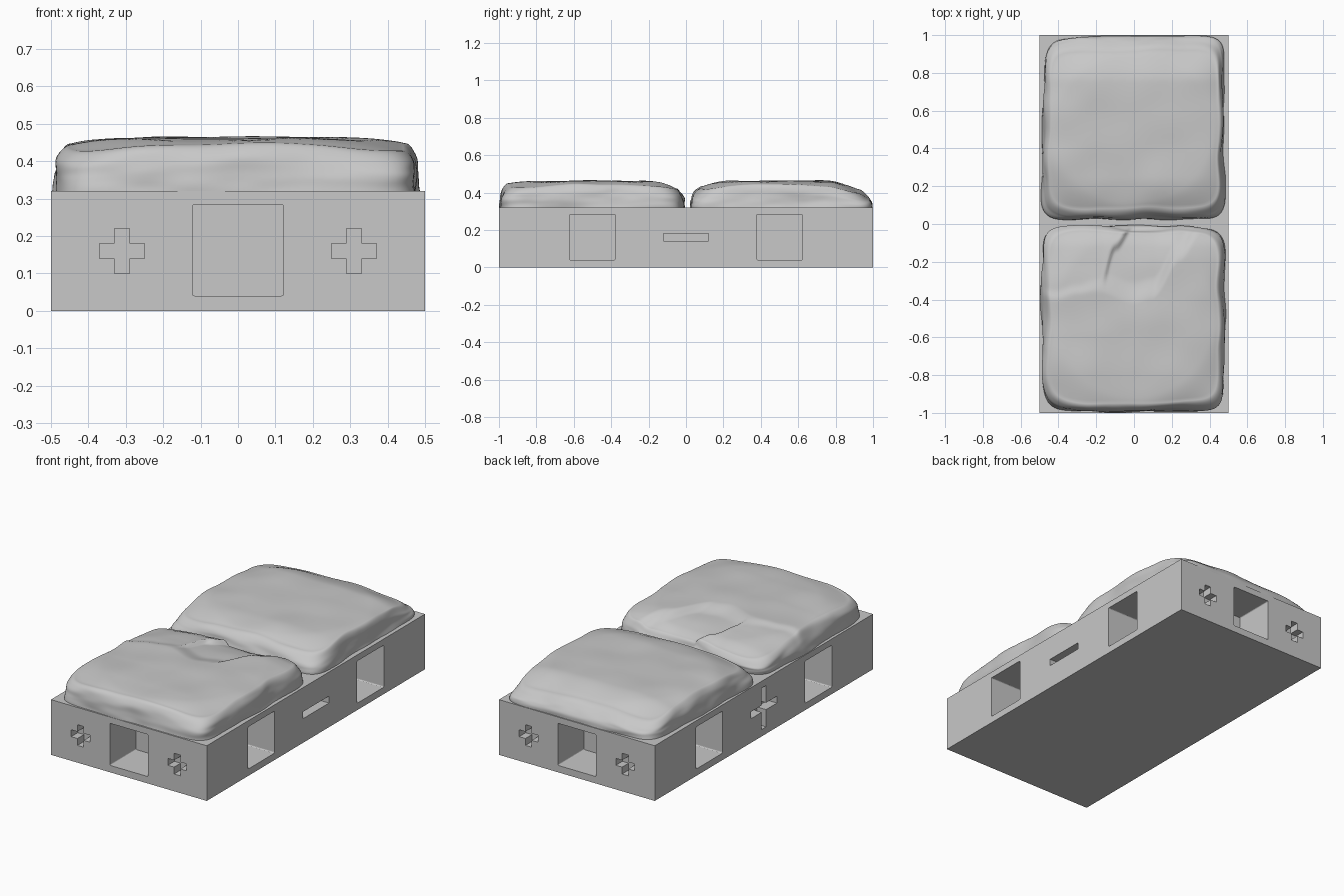
import bpy, bmesh, math
from mathutils import Vector, noise

if "Cube" in bpy.data.objects:
    bpy.data.objects.remove(bpy.data.objects["Cube"])

stone_grey = bpy.data.materials.new("stone grey")
stone_grey.diffuse_color = (0.58, 0.58, 0.58, 1)
stone_grey.use_nodes = True
stone_grey.node_tree.nodes["Principled BSDF"].inputs["Base Color"].default_value = stone_grey.diffuse_color


def make_object(name, bm):
    bmesh.ops.recalc_face_normals(bm, faces=bm.faces)
    mesh = bpy.data.meshes.new(name)
    bm.to_mesh(mesh)
    bm.free()
    obj = bpy.data.objects.new(name, mesh)
    bpy.context.collection.objects.link(obj)
    mesh.materials.append(stone_grey)
    return obj


def rect(cx, cz, w, h, c=0.0):
    # rectangle with optional small clipped corners
    if not c:
        return [(cx - w, cz - h), (cx + w, cz - h), (cx + w, cz + h), (cx - w, cz + h)]
    pts = []
    for sx, sz, start in ((1, 1, 0), (-1, 1, 90), (-1, -1, 180), (1, -1, 270)):
        for k in range(4):
            a = math.radians(start + 30 * k)
            pts.append((cx + sx * (w - c) + c * math.cos(a), cz + sz * (h - c) + c * math.sin(a)))
    return pts


def plus(cx, cz, a, t):
    quarter = [(a, -t), (a, t), (t, t)]
    pts = []
    for _ in range(4):
        pts += quarter
        quarter = [(-y, x) for x, y in quarter]
    return [(cx + x, cz + y) for x, y in pts]


def pocket(bm, outline, face, tangent, depth):
    # prism that starts just outside a side face and runs inward
    face, tangent = Vector(face), Vector(tangent)
    n = face.normalized()
    loops = []
    for offset in (0.02, -depth):
        loops.append([bm.verts.new(face + n * offset + tangent * u + Vector((0, 0, z)))
                      for u, z in outline])
    a, b = loops
    bm.faces.new(a)
    bm.faces.new(b[::-1])
    for i in range(len(a)):
        j = (i + 1) % len(a)
        bm.faces.new((a[i], b[i], b[j], a[j]))


# base block
bm = bmesh.new()
bmesh.ops.create_cube(bm, size=1)
for v in bm.verts:
    v.co = (v.co.x, v.co.y * 2, (v.co.z + 0.5) * 0.32)
base = make_object("base_block", bm)

# connector pockets in all four sides
bm = bmesh.new()
for s in (-1, 1):
    end, side = ((0, s, 0), (1, 0, 0)), ((s * 0.5, 0, 0), (0, 1, 0))
    pocket(bm, rect(0, 0.162, 0.122, 0.122, 0.006), *end, 0.24)
    for k in (-1, 1):
        pocket(bm, plus(k * 0.31, 0.16, 0.06, 0.02), *end, 0.06)
        pocket(bm, rect(k * 0.5, 0.162, 0.122, 0.122, 0.006), *side, 0.24)
pocket(bm, rect(0, 0.16, 0.12, 0.02), (0.5, 0, 0), (0, 1, 0), 0.06)
pocket(bm, plus(0, 0.16, 0.12, 0.02), (-0.5, 0, 0), (0, 1, 0), 0.06)
cutter = make_object("pocket_cutter", bm)
cutter.hide_render = True
mod = base.modifiers.new("pockets", 'BOOLEAN')
mod.operation = 'DIFFERENCE'
mod.solver = 'EXACT'
mod.object = cutter
bpy.context.view_layer.objects.active = base
bpy.ops.object.modifier_apply(modifier=mod.name)
bpy.data.objects.remove(cutter)


def smooth(t):
    t = max(0.0, min(1.0, t))
    return t * t * (3 - 2 * t)


def curve(pts, x):
    if x <= pts[0][0]:
        return pts[0][1]
    for (x0, y0), (x1, y1) in zip(pts, pts[1:]):
        if x <= x1:
            return y0 + (y1 - y0) * smooth((x - x0) / (x1 - x0))
    return pts[-1][1]


# front edges of the two flakes split from the front slab
FLAKE_LEFT = [(-0.5, -0.4), (-0.42, -0.42), (-0.3, -0.39), (-0.18, -0.36),
              (-0.1, -0.15), (0.0, -0.03), (0.04, 0.1)]
FLAKE_MID = [(-0.2, -0.36), (0.0, -0.42), (0.1, -0.395),
             (0.24, -0.2), (0.35, -0.05), (0.42, 0.1)]


def flake_drop(x, y):
    d1 = y - curve(FLAKE_LEFT, x)
    d2 = y - curve(FLAKE_MID, x)
    left = 0.012 * smooth(d1 / 0.08) + 0.03 * max(0, d1)
    mid = 0.02 * smooth(d2 / 0.12) + 0.05 * max(0, d2)
    w = smooth(d1 / 0.06)
    return left * w + mid * (1 - w) + 0.012 * smooth((y + 0.12) / 0.1)


def back_drop(x, y):
    # back slab falls away gently towards its front and back edges
    return 0.02 * smooth((0.25 - y) / 0.25) + 0.035 * smooth((y - 0.75) / 0.22)


def slab(name, foot, top, seed, drop):
    # foot and top: (x0, x1, y0, y1) of the slab outline low down and at the top edge
    N, SIDE, TOP = 240, 28, 36
    bm = bmesh.new()
    rings = []
    levels = []
    for i in range(SIDE + 1):
        a = math.pi / 2 * i / SIDE
        levels.append((1 - max(0, math.cos(a)) ** 0.9, 0.31 + 0.138 * math.sin(a) ** 0.95, 1))
    levels += [(1, 0.448, 1 - j / TOP) for j in range(1, TOP)]
    for blend, z0, s in levels:
        r = [f + (t - f) * blend for f, t in zip(foot, top)]
        cx, cy = (r[0] + r[1]) / 2, (r[2] + r[3]) / 2
        hx, hy = (r[1] - r[0]) / 2, (r[3] - r[2]) / 2
        ring = []
        for k in range(N):
            a = 2 * math.pi * k / N
            c, q = math.cos(a), math.sin(a)
            unit = (abs(c) ** 9 + abs(q) ** 9) ** (-1 / 9)
            rad = s * unit
            x, y = cx + hx * rad * c, cy + hy * rad * q
            corner = smooth((rad - 0.95) / 0.4)
            # weathered sides
            p = Vector((x * 4.5, y * 4.5, z0 * 8 + seed))
            p2 = Vector((x * 8, y * 8, z0 * 25 + seed))
            rough = 0.02 * noise.noise(p) + 0.004 * noise.noise(p2)
            k2 = 1 + rough * 2 * s ** 3
            x, y = cx + (x - cx) * k2, cy + (y - cy) * k2
            x = max(-0.499, min(0.499, x))
            y = max(-0.999, min(0.999, y))
            # gently uneven top
            z = z0 + 0.014 * (1 - s ** 5)
            lift = smooth((z0 - 0.32) / 0.12)
            z += lift * 0.008 * noise.noise(Vector((x * 5, y * 5, seed)))
            z -= lift * (drop(x, y) + 0.02 * corner)
            ring.append(bm.verts.new((x, y, z)))
        rings.append(ring)
    for a, b in zip(rings, rings[1:]):
        for k in range(N):
            j = (k + 1) % N
            bm.faces.new((a[k], a[j], b[j], b[k]))
    bm.faces.new(rings[-1])
    bm.faces.new(rings[0][::-1])
    obj = make_object(name, bm)
    for f in obj.data.polygons:
        f.use_smooth = True
    return obj


# two weathered paving slabs
slab("back_paving_slab", (-0.482, 0.48, 0.02, 0.99), (-0.44, 0.44, 0.09, 0.91), 3.7, back_drop)
slab("front_paving_slab", (-0.487, 0.48, -0.99, -0.01), (-0.435, 0.44, -0.94, -0.05),
     11.2, flake_drop)
